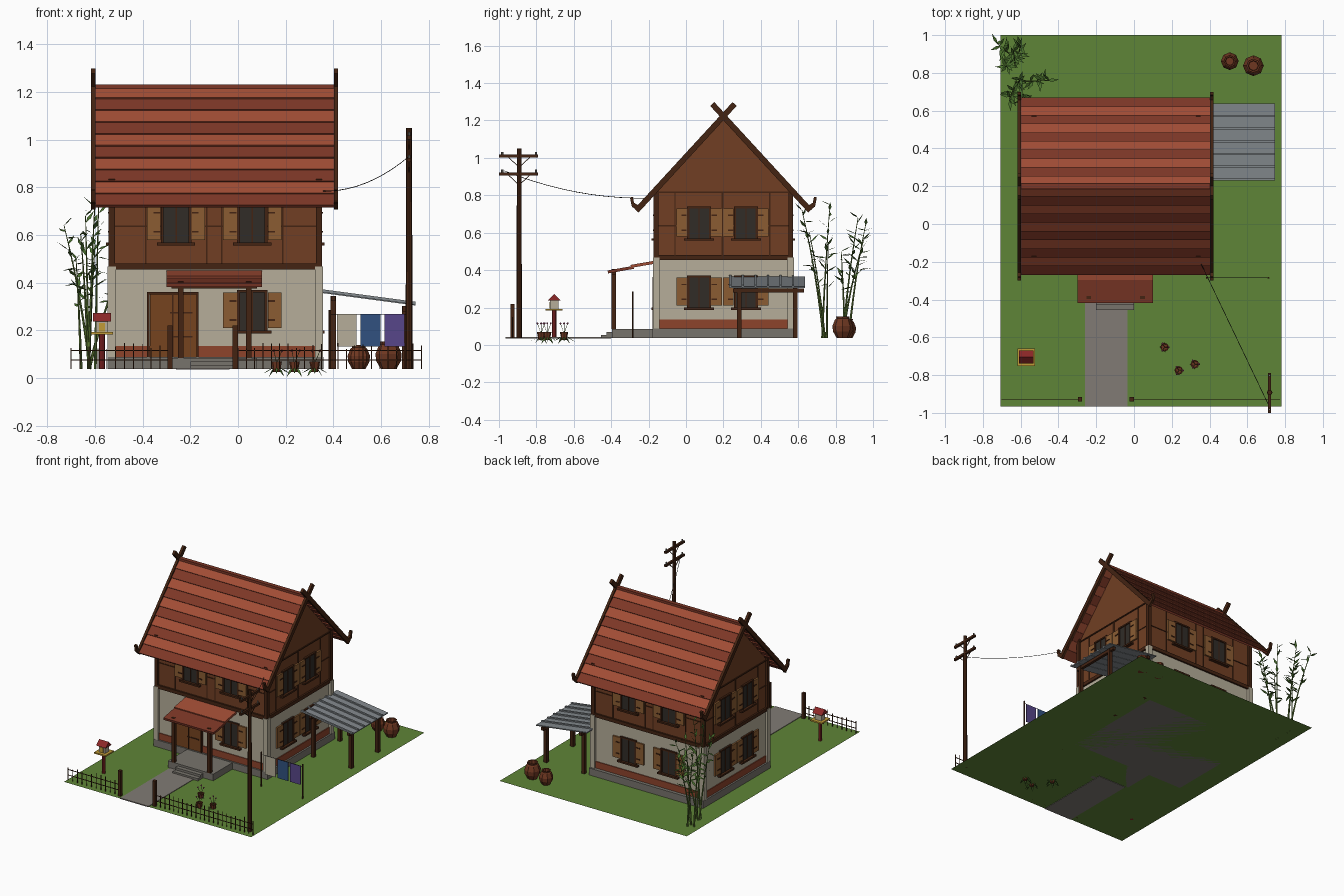
import bpy, bmesh, math, random
from mathutils import Vector as V, Matrix as M

if "Cube" in bpy.data.objects:
    bpy.data.objects.remove(bpy.data.objects["Cube"])
random.seed(4)
G = 0.038                                   # ground level
PARTS, MATS = {}, {}
COL = dict(grass='5F843A', path='807A74', stone='77736C', plaster='B4AC98', brick='8C452F', wood='704128',
           beam='452819', dark='34302C', shutter='8A5D36', door='754524', tile='A04E38', tile2='7C3A2B',
           metal='82888C', clay='6E3A26', leaf='4A6E30', stalk='5F7A38', red='8C2C2C', gold='C09A3A',
           cream='B4AC98', blue='34527F', purple='584888', wire='222222', pink='A04870')

def bm_of(name, col):
    if name not in PARTS:
        PARTS[name] = (bmesh.new(), col)
    return PARTS[name][0]

def box(name, col, x0, x1, y0, y1, z0, z1):
    m = M.Translation(((x0+x1)/2, (y0+y1)/2, (z0+z1)/2)) @ M.Diagonal((x1-x0, y1-y0, z1-z0, 1))
    bmesh.ops.create_cube(bm_of(name, col), size=1, matrix=m)

def bar(name, col, p, q, w, t=None):        # rectangular bar from p to q
    p, q = V(p), V(q)
    d = q - p
    m = M.Translation((p+q)/2) @ d.to_track_quat('Z', 'Y').to_matrix().to_4x4()
    bmesh.ops.create_cube(bm_of(name, col), size=1, matrix=m @ M.Diagonal((w, t or w, d.length, 1)))

def rod(name, col, p, q, r1, r2=None, n=6):  # tapered round bar
    p, q = V(p), V(q)
    d = q - p
    m = M.Translation((p+q)/2) @ d.to_track_quat('Z', 'Y').to_matrix().to_4x4()
    bmesh.ops.create_cone(bm_of(name, col), cap_ends=True, segments=n, radius1=r1,
                          radius2=r1 if r2 is None else r2, depth=d.length, matrix=m)

def lathe(name, col, x, y, prof, n=8):      # stacked (radius, z) rings
    bm = bm_of(name, col)
    rings = [[bm.verts.new((x+r*math.cos(2*math.pi*k/n), y+r*math.sin(2*math.pi*k/n), z))
              for k in range(n)] for r, z in prof]
    for a, b in zip(rings, rings[1:]):
        for k in range(n):
            bm.faces.new((a[k], a[(k+1) % n], b[(k+1) % n], b[k]))
    bm.faces.new(rings[0][::-1])
    bm.faces.new(rings[-1])

def prism(name, col, yz, x0, x1):           # yz outline pushed along x
    bm = bm_of(name, col)
    a = [bm.verts.new((x0, y, z)) for y, z in yz]
    b = [bm.verts.new((x1, y, z)) for y, z in yz]
    bm.faces.new(a)
    bm.faces.new(b[::-1])
    for k in range(len(a)):
        j = (k+1) % len(a)
        bm.faces.new((a[k], b[k], b[j], a[j]))

def leaf(name, p, d, L, w):                 # flat diamond leaf
    bm = bm_of(name, 'leaf')
    p, d = V(p), V(d).normalized()
    s = d.cross(V((random.uniform(-.4, .4), random.uniform(-.4, .4), 1))).normalized() * w
    bm.faces.new([bm.verts.new(c) for c in (p, p+d*L*.4+s, p+d*L, p+d*L*.4-s)])

# ground and path
bm = bm_of('ground', 'grass')
bm.faces.new([bm.verts.new(c) for c in ((-.706, -.965, G), (.78, -.965, G), (.78, 1, G), (-.706, 1, G))])
box('path', 'path', -.26, -.035, -.965, -.4, G-.003, G+.004)

# house body
X0, X1, Y0, Y1, YC = -.53, .34, -.16, .56, .2
box('plinth', 'stone', X0-.018, X1+.018, Y0-.018, Y1+.03, G, .088)
box('lower_wall', 'plaster', X0, X1, Y0, Y1, .08, .46)
box('brick_band', 'brick', X0-.006, X1+.006, Y0-.006, Y1+.006, .088, .135)
prism('upper_wall', 'wood', [(Y0, .46), (Y1, .46), (Y1, .816), (YC, 1.21), (Y0, .816)], X0, X1)
box('floor_beam', 'beam', X0-.012, X1+.012, Y0-.012, Y1+.012, .455, .48)
for x in (X0, X1):
    for y in (Y0, Y1):
        box('corner_pillar', 'plaster', x-.017, x+.017, y-.017, y+.017, .08, .468)
        box('corner_post', 'beam', x-.013, x+.013, y-.013, y+.013, .468, .835)

# walls as (origin, along, outward)
WALLS = [(V((0, Y0, 0)), V((1, 0, 0)), V((0, -1, 0))), (V((0, Y1, 0)), V((1, 0, 0)), V((0, 1, 0))),
         (V((X0, 0, 0)), V((0, 1, 0)), V((-1, 0, 0))), (V((X1, 0, 0)), V((0, 1, 0)), V((1, 0, 0)))]

def panel(name, col, wall, u0, u1, z0, z1, t):
    o, u, n = wall
    a, b = o+u*u0-n*.005, o+u*u1+n*t
    box(name, col, min(a.x, b.x), max(a.x, b.x), min(a.y, b.y), max(a.y, b.y), z0, z1)

def window(wall, c, z0):
    z1 = z0+.175
    panel('window_pane', 'dark', wall, c-.056, c+.056, z0, z1, .006)
    for s in (-1, 1):
        e = sorted((c+s*.052, c+s*.064))
        panel('window_frame', 'beam', wall, e[0], e[1], z0, z1, .013)
        e = sorted((c+s*.065, c+s*.122))
        panel('shutter', 'shutter', wall, e[0], e[1], z0+.015, z1-.01, .012)
        for h in (.045, .125):
            e = sorted((c+s*.066, c+s*.095))
            panel('shutter_hinge', 'beam', wall, e[0], e[1], z0+h, z0+h+.007, .016)
    panel('window_frame', 'beam', wall, c-.064, c+.064, z1-.01, z1, .013)
    panel('window_frame', 'beam', wall, c-.003, c+.003, z0, z1, .01)
    panel('window_sill', 'beam', wall, c-.08, c+.08, z0-.008, z0+.004, .024)

for i, w in enumerate(WALLS):
    lo, hi = ((X0, X1), (Y0, Y1))[i > 1]
    panel('wall_batten', 'beam', w, lo, hi, .634, .64, .004)
    panel('wall_batten', 'beam', w, lo, hi, .812, .82, .006)
    for c in ((-.26, .06), (.07, .32))[i > 1]:
        window(w, c, .565)
        if i or c > 0:
            window(w, c, .195)
        for s in (-.128, .128):
            panel('wall_batten', 'beam', w, c+s-.003, c+s+.003, .48, .816, .004)

# door
F = WALLS[0]
panel('door', 'door', F, -.37, -.175, .088, .35, .01)
panel('door_frame', 'beam', F, -.382, -.165, .35, .362, .018)
for c in (-.382, -.175):
    panel('door_frame', 'beam', F, c, c+.01, .088, .352, .018)
panel('door_frame', 'beam', F, -.276, -.27, .088, .35, .013)
for z in (.17, .27):
    panel('door_strap', 'beam', F, -.285, -.19, z, z+.007, .014)

# main roof: overlapping courses, gable boards with curled ends and crossed tips
XR0, XR1, N = -.607, .411, 10
XM = (XR0+XR1)/2
for s in (-1, 1):
    def P(t, x, lift=0):
        return V((x, YC+s*.46*t, 1.225-.5*t+lift))
    for i in range(N):
        bar(('roof_tiles_light', 'roof_tiles_dark')[i % 2], ('tile', 'tile2')[i % 2],
            P(i/N, XM, -.008), P((i+1.1)/N, XM, .002), XR1-XR0, .014)
    for x in (XR0, XR1):
        bar('gable_board', 'beam', P(-.13, x, -.002), P(1.01, x, -.002), .018, .03)
        bar('gable_board', 'beam', P(.98, x, -.005), (x, YC+s*.485, .75), .018, .024)
        bar('gable_board', 'beam', (x, YC+s*.483, .745), (x, YC+s*.492, .79), .018, .016)
bar('ridge_cap', 'tile2', (XR0, YC, 1.224), (XR1, YC, 1.224), .03, .016)

# porch
box('porch_floor', 'stone', -.28, .08, -.395, Y0, G, .085)
box('porch_step', 'stone', -.2, 0, -.425, -.39, G, .07)
box('porch_step', 'stone', -.2, 0, -.455, -.42, G, .054)
for x in (-.24, .045):
    box('porch_post', 'beam', x-.012, x+.012, -.397, -.373, .085, .405)
box('porch_beam', 'beam', -.28, .08, -.397, -.375, .375, .393)
bar('porch_roof_upper', 'tile', (-.1, -.15, .445), (-.1, -.295, .42), .4, .016)
bar('porch_roof_lower', 'tile2', (-.1, -.28, .415), (-.1, -.418, .39), .4, .016)

# side shelter with ribbed metal roof
for i in range(6):
    y = .27+.067*i
    bar('shelter_roof', 'metal', (.34, y, .362), (.745, y, .308), .064, .007)
    bar('shelter_rib', 'metal', (.34, y-.033, .368), (.745, y-.033, .314), .012, .012)
for x, z in ((.4, .345), (.7, .302)):
    box('shelter_beam', 'beam', x-.01, x+.01, .25, .63, z-.022, z)
    for y in (.285, .585):
        box('shelter_post', 'beam', x-.012, x+.012, y-.012, y+.012, G, z)

# water jars
for x, y, r, h in ((.507, .862, .047, .1), (.632, .838, .055, .115)):
    lathe('water_jar', 'clay', x, y, [(r*.6, G), (r*.95, G+h*.3), (r, G+h*.55), (r*.75, G+h*.85),
          (r*.6, G+h*.9), (r*.66, G+h), (r*.5, G+h), (r*.45, G+h*.8)])

# utility pole, cross arms, braces and wire
PX, PY = .718, -.892
rod('utility_pole', 'beam', (PX, PY, G), (PX, PY, 1.05), .015, .012, 8)
for z in (1.01, .915):
    box('cross_arm', 'beam', PX-.008, PX+.008, -1, -.79, z-.008, z+.008)
    for s in (-1, 1):
        bar('arm_brace', 'beam', (PX, PY, z-.06), (PX, PY+s*.065, z), .004)
        rod('insulator', 'stone', (PX, PY+s*.09, z), (PX, PY+s*.09, z+.022), .006)
A, B = V((PX, -.97, .93)), V((.35, -.2, .785))
pts = [A.lerp(B, t/10) - V((0, 0, .16*t/10*(1-t/10))) for t in range(11)]
for a, b in zip(pts, pts[1:]):
    rod('wire', 'wire', a, b, .0016, n=4)

# washing line
for x in (.385, .712):
    rod('line_post', 'beam', (x, -.285, G), (x, -.285, .285), .005)
rod('line_cord', 'wire', (.385, -.285, .268), (.712, -.285, .268), .0015, n=4)
for x, c in ((.415, 'cream'), (.515, 'blue'), (.615, 'purple')):
    box('cloth_'+c, c, x, x+.083, -.287, -.283, .133, .268)

# front fence
FY = -.928
for x in (-.285, -.012):
    box('gate_post', 'beam', x-.011, x+.011, FY-.011, FY+.011, G, .22)
for a, b in ((-.7, -.29), (0, .77)):
    for z in (.075, .115):
        bar('fence_rail', 'beam', (a, FY, z), (b, FY, z), .004)
    n = int((b-a)/.035)
    for k in range(n+1):
        x = a+(b-a)*k/n
        bar('fence_picket', 'beam', (x, FY, G), (x, FY, random.uniform(.12, .15)), .004)

# small shrine on a post
SX, SY = -.571, -.705
rod('shrine_post', 'red', (SX, SY, G), (SX, SY, .185), .012, n=8)
box('shrine_tray', 'gold', SX-.046, SX+.046, SY-.046, SY+.046, .183, .193)
box('shrine_body', 'cream', SX-.025, SX+.025, SY-.022, SY+.022, .193, .245)
box('shrine_door', 'gold', SX-.012, SX+.012, SY-.026, SY-.02, .195, .23)
prism('shrine_roof', 'red', [(SY-.034, .238), (SY+.034, .238), (SY, .272)], SX-.038, SX+.038)

# flower pots with drooping leaves
for x, y in ((.162, -.652), (.237, -.775), (.322, -.742)):
    lathe('flower_pot', 'clay', x, y, [(.014, .025), (.021, .062), (.023, .07), (.017, .07), (.016, .06)])
    for k in range(8):
        a = k*math.pi/4
        leaf('pot_leaves', (x+.012*math.cos(a), y+.012*math.sin(a), .045),
             (math.cos(a), math.sin(a), -1.2 if k % 2 else -.6), .052, .006)
    for k in range(3):
        a = k*2.1
        f = (x+.022*math.cos(a), y+.022*math.sin(a), .115)
        rod('flower_stem', 'stalk', (x, y, .06), f, .0012, n=4)
        bmesh.ops.create_icosphere(bm_of('flower', 'pink'), subdivisions=1, radius=.006, matrix=M.Translation(f))

# bamboo clumps: leaning stalks with hanging leaves
CLUMPS = [((-.61, .74), [(-.585, .62, .72), (-.6, .77, .75), (-.66, .66, .6), (-.45, .76, .55)]),
          ((-.64, .85), [(-.73, .96, .64), (-.64, .92, .68), (-.68, .83, .5), (-.6, .95, .56)])]
for (bx, by), tips in CLUMPS:
    for t in tips:
        b = V((bx+random.uniform(-.02, .02), by+random.uniform(-.02, .02), G))
        tip = V(t)
        mid = b.lerp(tip, .5) + V(((b.x-tip.x)*.15, (b.y-tip.y)*.15, .02))
        path = [b*(1-k/6)**2 + mid*2*(k/6)*(1-k/6) + tip*(k/6)**2 for k in range(7)]
        for k in range(6):
            rod('bamboo_stalk', 'stalk', path[k], path[k+1], .0065-.0008*k, .0057-.0008*k)
        for k in range(12):
            p = path[3].lerp(tip, k/11)
            a = random.uniform(0, 6.28)
            d = (math.cos(a), math.sin(a), random.uniform(-.3, 1.1))
            leaf('bamboo_leaves', p, d, random.uniform(.05, .075), .009)

# turn every part into an object
for name, (bm, col) in PARTS.items():
    if name not in ('ground', 'pot_leaves', 'bamboo_leaves'):
        bmesh.ops.recalc_face_normals(bm, faces=bm.faces)
    if col not in MATS:
        MATS[col] = bpy.data.materials.new(col)
        rgb = [(int(COL[col][i:i+2], 16)/255)**2.2 for i in (0, 2, 4)]
        MATS[col].diffuse_color = (*rgb, 1)
    me = bpy.data.meshes.new(name)
    bm.to_mesh(me)
    bm.free()
    me.materials.append(MATS[col])
    bpy.context.collection.objects.link(bpy.data.objects.new(name, me))

for m in bpy.data.materials:
    if m.users and not m.is_grease_pencil:
        m.use_nodes = True
        m.node_tree.nodes["Principled BSDF"].inputs["Base Color"].default_value = m.diffuse_color
